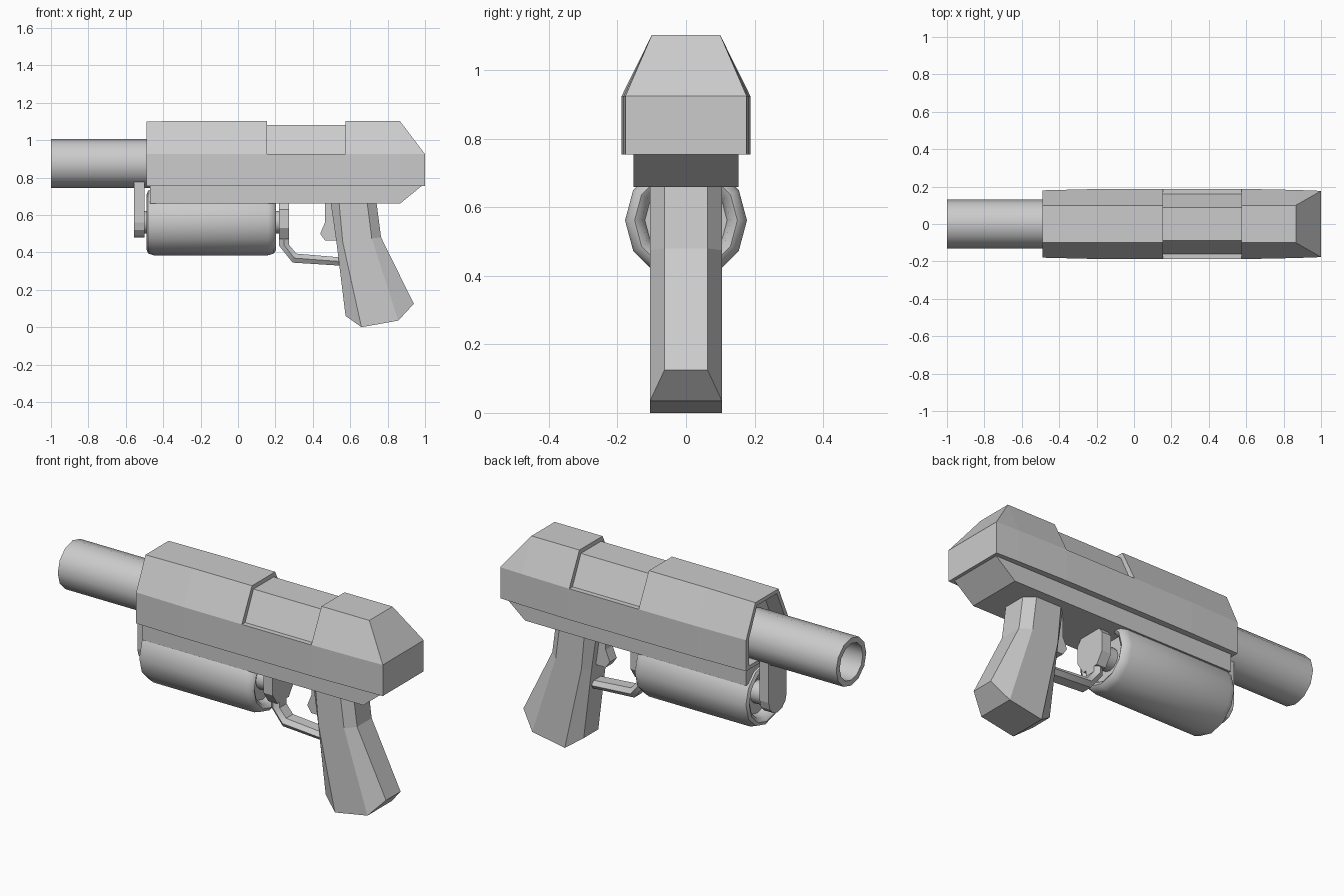
import bpy, bmesh
from math import sin, cos, pi

if "Cube" in bpy.data.objects:
    bpy.data.objects.remove(bpy.data.objects["Cube"])


def loft(name, rings, caps=True, closed=False, smooth=None):
    """Skin a list of equal-length point rings into one mesh."""
    bm = bmesh.new()
    vr = [[bm.verts.new(p) for p in r] for r in rings]
    n = len(vr[0])
    pairs = list(zip(vr, vr[1:]))
    if closed:
        pairs.append((vr[-1], vr[0]))
    for a, b in pairs:
        for i in range(n):
            j = (i + 1) % n
            bm.faces.new((a[i], a[j], b[j], b[i]))
    if caps and not closed:
        bm.faces.new(vr[0][::-1])
        bm.faces.new(vr[-1])
    bmesh.ops.remove_doubles(bm, verts=bm.verts, dist=1e-5)
    bmesh.ops.dissolve_degenerate(bm, edges=bm.edges, dist=1e-5)
    bmesh.ops.recalc_face_normals(bm, faces=bm.faces)
    me = bpy.data.meshes.new(name)
    bm.to_mesh(me)
    bm.free()
    ob = bpy.data.objects.new(name, me)
    bpy.context.collection.objects.link(ob)
    if smooth:
        bpy.ops.object.select_all(action='DESELECT')
        ob.select_set(True)
        bpy.context.view_layer.objects.active = ob
        bpy.ops.object.shade_smooth_by_angle(angle=smooth)
    return ob


def lathe(name, profile, z, sides=12, closed=False):
    """Turn (x, radius) points around a lengthwise axis at height z."""
    rings = [[(x, r * cos(2 * pi * i / sides), z + r * sin(2 * pi * i / sides))
              for i in range(sides)] for x, r in profile]
    return loft(name, rings, closed=closed, smooth=0.8)


def prism(name, xz, hw):
    return loft(name, [[(x, y, z) for x, z in xz] for y in (-hw, hw)])


def plate(name, x0, x1, yz):
    return loft(name, [[(x, y, z) for y, z in yz] for x in (x0, x1)])


def mirrored(half):
    """Right-side points followed by their mirror images, as one loop."""
    return half + [(x, -y, z) for x, y, z in reversed(half)]


# Upper body: recessed muzzle end, notched middle, sloped rear
def section(x, hw, inner, top, ztop):
    return mirrored([(x, hw, .755), (x, hw, .925), (x, inner, .925), (x, top, ztop)])


def shrink(ring, x):
    return [(x, y * .86, .925 + (z - .925) * .88) for _, y, z in ring]


front = section(-.49, .18, .18, .1, 1.1)
loft("upper_body", [
    shrink(front, -.4), shrink(front, -.49), front,
    section(-.2, .187, .187, .1, 1.103),
    section(.155, .188, .188, .1, 1.103),
    section(.155, .188, .16, .087, 1.08),
    section(.575, .188, .16, .087, 1.08),
    section(.575, .188, .188, .1, 1.103),
    section(.865, .182, .182, .1, 1.103),
    section(1, .177, .177, .177, .925)])

# Lower rail
prism("lower_rail", [(-.47, .66), (.866, .66), (.985, .757), (-.47, .757)], .154)

# Barrel tube
lathe("barrel", [(-1, .13), (-.38, .13), (-.38, .1), (-1, .1)], .875, closed=True)

# Tank with rounded, recessed ends and its axle
lathe("tank", [(-.43, .04), (-.43, .12), (-.475, .13), (-.488, .15), (-.48, .168), (-.45, .178),
               (.16, .178), (.192, .168), (.203, .15), (.19, .13), (.15, .12), (.15, .04)], .562)
lathe("tank_axle", [(-.53, .06), (.23, .06)], .562)

# Front bracket with a rounded lower end
arc = [(.078 * cos(pi * i / 6), .56 - .08 * sin(pi * i / 6)) for i in range(7)]
plate("front_bracket", -.555, -.5, [(.078, .78)] + arc + [(-.078, .78)])

# Octagonal rear mount for the tank
plate("rear_mount", .218, .273, [(.06, .67), (.09, .63), (.09, .53), (.05, .47),
                                 (-.05, .47), (-.09, .53), (-.09, .63), (-.06, .67)])

# Trigger guard: bevelled strip following outer / inner edge pairs
edges = [((.22, .67), (.273, .67)), ((.22, .435), (.273, .44)),
         ((.292, .345), (.312, .393)), ((.56, .328), (.56, .372))]
guard = []
for (ox, oz), (ix, iz) in edges:
    mx, mz = (ox + ix) / 2, (oz + iz) / 2
    guard.append(mirrored([(ox, .03, oz), (mx, .048, mz), (ix, .03, iz)]))
loft("trigger_guard", guard, smooth=0.6)

# Trigger
prism("trigger", [(.465, .67), (.465, .56), (.44, .5), (.465, .463), (.54, .463), (.54, .67)], .03)

# Grip: eight-sided loft, side faces wide, front and rear faces narrow
def grip_ring(*pts):
    return mirrored([(x, hw, z) for (x, z), hw in zip(pts, (.063, .105, .105, .063))])


rings = [grip_ring((.495, .67), (.54, .67), (.69, .67), (.74, .67)),
         grip_ring((.527, .45), (.56, .455), (.715, .475), (.765, .48)),
         grip_ring((.575, .06), (.66, 0), (.857, .035), (.94, .125))]
grip = loft("grip", rings, caps=False)
bm = bmesh.new()
bm.from_mesh(grip.data)
bm.verts.ensure_lookup_table()
bottom = bm.verts[16:24]
for i in range(3):
    bm.faces.new((bottom[i], bottom[i + 1], bottom[6 - i], bottom[7 - i]))
bm.faces.new(bm.verts[0:8])
bmesh.ops.recalc_face_normals(bm, faces=bm.faces)
bm.to_mesh(grip.data)
bm.free()
